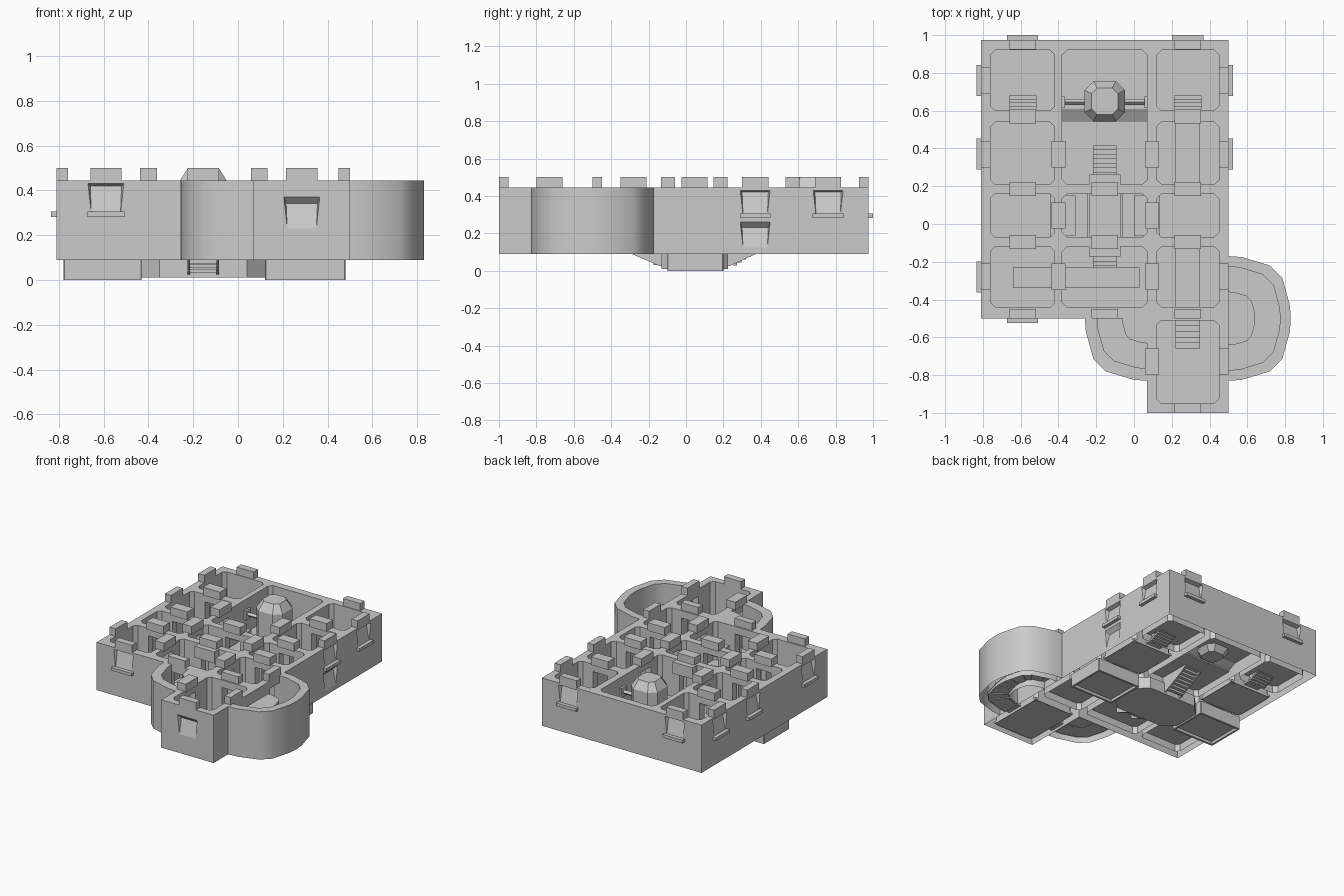
import bpy, bmesh, math

cube = bpy.data.objects.get("Cube")
if cube:
    bpy.data.objects.remove(cube, do_unlink=True)

stone = bpy.data.materials.new("grey_stone")
stone.use_nodes = True
GREY = (0.6, 0.6, 0.6, 1)
stone.diffuse_color = GREY
for node in stone.node_tree.nodes:
    if node.type == 'BSDF_PRINCIPLED':
        node.inputs["Base Color"].default_value = GREY

BASE, TOP, CREST = 0.09, 0.445, 0.50
HIGH, LOW, PIT = 0.16, 0.11, 0.035
LEFT, MID, RIGHT = -0.59, -0.155, 0.285


# Shape helpers
def finish(name, bm):
    bmesh.ops.recalc_face_normals(bm, faces=bm.faces)
    me = bpy.data.meshes.new(name)
    bm.to_mesh(me)
    bm.free()
    me.materials.append(stone)
    ob = bpy.data.objects.new(name, me)
    bpy.context.scene.collection.objects.link(ob)
    return ob


def add_prism(bm, pts, a, b, axis='Z'):
    put = (lambda p, h: (p[0], p[1], h)) if axis == 'Z' else (lambda p, h: (h, p[0], p[1]))
    lo = [bm.verts.new(put(p, a)) for p in pts]
    hi = [bm.verts.new(put(p, b)) for p in pts]
    bm.faces.new(lo)
    bm.faces.new(hi)
    for i in range(len(pts)):
        j = (i + 1) % len(pts)
        bm.faces.new((lo[i], lo[j], hi[j], hi[i]))


def rect(x0, x1, y0, y1):
    return [(x0, y0), (x1, y0), (x1, y1), (x0, y1)]


def crect(x0, x1, y0, y1, c=0.025):
    return [(x0 + c, y0), (x1 - c, y0), (x1, y0 + c), (x1, y1 - c),
            (x1 - c, y1), (x0 + c, y1), (x0, y1 - c), (x0, y0 + c)]


def around(x, y, w, d):
    return rect(x - w / 2, x + w / 2, y - d / 2, y + d / 2)


def prisms(name, items, axis='Z'):
    bm = bmesh.new()
    for pts, a, b in items:
        add_prism(bm, pts, a, b, axis)
    return finish(name, bm)


def cut(ob, cutter):
    mod = ob.modifiers.new("cut", 'BOOLEAN')
    mod.operation = 'DIFFERENCE'
    mod.solver = 'EXACT'
    mod.object = cutter
    dg = bpy.context.evaluated_depsgraph_get()
    me = bpy.data.meshes.new_from_object(ob.evaluated_get(dg))
    ob.modifiers.clear()
    ob.data = me
    bpy.data.objects.remove(cutter, do_unlink=True)


def open_bottom(ob):
    bm = bmesh.new()
    bm.from_mesh(ob.data)
    low = [f for f in bm.faces if f.normal.z < -0.9 and abs(f.calc_center_median().z - BASE) < 0.002]
    bmesh.ops.delete(bm, geom=low, context='FACES')
    bm.to_mesh(ob.data)
    bm.free()


# Main walls with the rooms hollowed out
columns = {'left': (-0.76, -0.42), 'mid': (-0.38, 0.07), 'right': (0.12, 0.45)}
rows = {'back': (0.60, 0.92), 'second': (0.21, 0.54), 'sunk': (-0.07, 0.16), 'front': (-0.44, -0.12)}
walls = prisms("castle_walls", [([(-0.81, -0.5), (0.07, -0.5), (0.07, -1), (0.5, -1),
                                  (0.5, 0.975), (-0.81, 0.975)], BASE, TOP)])
rooms = [columns[c] + rows[r] for c in ('left', 'right') for r in rows]
rooms += [columns['mid'] + rows[r] for r in ('sunk', 'front')]
rooms += [columns['mid'] + (0.21, 0.92), columns['right'] + (-0.95, -0.51)]
cut(walls, prisms("room_cutter", [(crect(*r), 0, 0.6) for r in rooms]))

# Doorways through inner walls: x, y, wall runs along x, sill height
doors = []
for x in (LEFT, RIGHT):
    doors += [(x, 0.57, True, LOW), (x, 0.185, True, LOW), (x, -0.095, True, LOW)]
for x in (-0.40, 0.095):
    doors += [(x, 0.37, False, HIGH), (x, 0.045, False, 0.05), (x, -0.28, False, HIGH)]
doors += [(MID, 0.185, True, 0.05), (MID, -0.095, True, 0.05), (MID, -0.475, True, HIGH),
          (RIGHT, -0.475, True, HIGH), (0.095, -0.73, False, LOW),
          (0.475, -0.73, False, LOW), (0.475, -0.28, False, HIGH)]
cut(walls, prisms("door_cutter", [
    (around(x, y, 0.12, 0.1) if along else around(x, y, 0.1, 0.12), z, 0.39)
    for x, y, along, z in doors]))

# Window niches sloping inwards to a bevelled lintel: x, y, wall runs along x
windows = [(LEFT, -0.5, True), (LEFT, 0.975, True), (RIGHT, 0.975, True)]
windows += [(x, y, False) for x in (-0.81, 0.5) for y in (0.76, 0.37)] + [(-0.81, -0.28, False)]


def niche(bm, x, y, along, z0, z1, drop):
    sign = (1 if y < 0 else -1) if along else (1 if x < 0 else -1)
    section = [(0.065, 0, z0), (0.07, 0.028, z1 - drop), (0.08, 0, z1), (0.08, -0.02, z1), (0.065, -0.02, z0)]
    verts = []
    for half, depth, z in section:
        for s in (-half, half):
            p = (x + s, y + sign * depth, z) if along else (x + sign * depth, y + s, z)
            verts.append(bm.verts.new(p))
    bmesh.ops.convex_hull(bm, input=verts)


bm = bmesh.new()
for w in windows:
    niche(bm, *w, 0.295, 0.43, 0.01)
niche(bm, RIGHT, -1, True, 0.23, 0.37, 0.028)
niche(bm, 0.5, 0.37, False, 0.125, 0.26, 0.028)
cut(walls, finish("niche_cutter", bm))
open_bottom(walls)


def on_wall(x, y, along, w, d):
    return around(x, y, w, d) if along else around(x, y, d, w)


prisms("window_ledges", [(on_wall(*w, 0.165, 0.05), 0.282, 0.305) for w in windows])

# Battlements
merlons = []
for x, y, along, z in doors:
    outer = abs(x - 0.475) < 0.01 or abs(y + 0.475) < 0.01
    thick = 0.05 if outer else 0.075
    merlons.append((on_wall(x, y, along, 0.14, thick), TOP - 0.005, CREST))
for x, y, along in windows + [(RIGHT, -1, True)]:
    dx = 0 if along else (0.025 if x < 0 else -0.025)
    dy = (0.025 if y < 0 else -0.025) if along else 0
    merlons.append((on_wall(x + dx, y + dy, along, 0.14, 0.05), TOP - 0.005, CREST))
prisms("battlements", merlons)


# Floors, with slots where stairs go down
def slab(x0, x1, y0, y1, z):
    return (rect(x0, x1, y0, y1), z - 0.015, z)


def slotted(x0, x1, y0, y1, z, mid, half, ys, low_side):
    a, b = (y0, ys) if low_side else (ys, y1)
    c, d = (ys, y1) if low_side else (y0, ys)
    return [slab(x0, x1, c, d, z), slab(x0, mid - half, a, b, z), slab(mid + half, x1, a, b, z)]


floors = []
for c, x in (('left', LEFT), ('right', RIGHT)):
    x0, x1 = columns[c]
    floors += slotted(x0, x1, *rows['back'], HIGH, x, 0.07, 0.70, True)
    floors += [slab(x0, x1, *rows['second'], LOW), slab(x0, x1, *rows['front'], HIGH)]
floors += slotted(-0.38, 0.07, 0.21, 0.56, HIGH, MID, 0.06, 0.44, True)
floors += slotted(-0.38, 0.07, *rows['front'], HIGH, MID, 0.06, -0.29, False)
floors.append(slab(0.12, 0.45, -0.95, -0.51, LOW))
prisms("room_floors", floors)
prisms("floor_paths", [(rect(-0.64, 0.03, -0.34, -0.23), HIGH, HIGH + 0.008),
                       (rect(0.22, 0.35, 0.21, 0.54), LOW, LOW + 0.008),
                       (rect(0.22, 0.35, -0.44, -0.12), HIGH, HIGH + 0.008)])

# Raised rear platform in the middle hall
prisms("rear_platform", [([(0.54, HIGH), (0.61, 0.20), (0.92, 0.20), (0.92, 0.185),
                           (0.62, 0.185), (0.54, HIGH - 0.015)], -0.38, 0.07)], 'X')


# Straight stairs
def stairs(name, x, w, y0, z0, y1, z1, n):
    items = []
    for i in range(n):
        a, b = y0 + (y1 - y0) * i / n, y0 + (y1 - y0) * (i + 1) / n
        z = z0 + (z1 - z0) * (i + 0.7) / n
        items.append((rect(x - w / 2, x + w / 2, min(a, b), max(a, b)), z - 0.018, z))
    prisms(name, items)


stairs("hall_stairs", MID, 0.12, 0.25, PIT, 0.44, HIGH, 8)
stairs("front_room_stairs", MID, 0.12, -0.15, PIT, -0.29, HIGH, 6)
stairs("tower_stairs", RIGHT, 0.13, -0.66, LOW, -0.51, HIGH + 0.02, 5)
for side, x in (("left", RIGHT), ("right", LEFT)):
    stairs(side + "_back_stairs", x, 0.14, 0.60, LOW, 0.70, HIGH, 5)
cheeks = []
for x in (MID - 0.07, MID + 0.06):
    cheeks += [([(0.20, 0.02), (0.23, 0.025), (0.37, 0.088), (0.44, 0.13), (0.44, HIGH), (0.20, HIGH)], x, x + 0.01),
               ([(-0.10, 0.02), (-0.14, 0.025), (-0.29, 0.09), (-0.29, HIGH), (-0.10, HIGH)], x, x + 0.01)]
prisms("stair_cheeks", cheeks, 'X')


# Sunken rooms below the middle row: a thin skirt around a floor
def pit(name, x0, x1, y0, y1, c, z, floor):
    skirt = prisms(name + "_skirt", [(crect(x0, x1, y0, y1, c), z, BASE + 0.005)])
    inner = crect(x0 + 0.015, x1 - 0.015, y0 + 0.015, y1 - 0.015, c)
    cut(skirt, prisms("pit_cutter", [(inner, -0.1, 0.3)]))
    prisms(name + "_floor", [(inner, floor - 0.015, floor)])


pit("right_pit", -0.78, -0.43, -0.10, 0.20, 0.004, 0, PIT)
pit("left_pit", 0.12, 0.48, -0.10, 0.20, 0.004, 0, PIT)
pit("middle_pit", -0.43, 0.12, -0.13, 0.225, 0.08, 0.01, 0.025)
prisms("pit_benches", [(rect(x, x + 0.07, -0.06, 0.15), 0.02, LOW) for x in (-0.38, 0.0)])
prisms("pit_rails", [(rect(x, x + 0.015, -0.07, 0.16), 0.02, 0.10) for x in (-0.25, -0.075)])
prisms("stair_lintels", [(around(MID, y, 0.165, 0.055), 0.36, TOP) for y in (0.235, -0.145)])

# Hanging eight-sided tank with its rods
bm = bmesh.new()
rings = []
for inset, z in ((0.04, 0.14), (0, 0.20), (0, 0.44), (0.038, CREST)):
    ring = crect(-0.262 + inset, -0.048 - inset, 0.543 + inset, 0.757 - inset, 0.048 - inset * 0.5)
    rings.append([bm.verts.new((x, y, z)) for x, y in ring])
bm.faces.new(rings[0])
bm.faces.new(rings[-1])
for lo, hi in zip(rings, rings[1:]):
    for i in range(8):
        j = (i + 1) % 8
        bm.faces.new((lo[i], lo[j], hi[j], hi[i]))
finish("hanging_tank", bm)
prisms("tank_rods", [([(0.63, 0.335), (0.645, 0.32), (0.66, 0.335), (0.645, 0.35)], a, b)
                     for a, b in ((-0.39, -0.25), (-0.06, 0.08))], 'X')
prisms("rod_brackets", [(around(x, 0.645, 0.02, 0.06), 0.30, 0.37) for x in (-0.375, 0.065)])

# Curved towers share one quarter outline, scaled and mirrored
QUARTER = [(0, 0.33), (0.07, 0.325), (0.22, 0.28), (0.285, 0.215), (0.325, 0.07), (0.33, 0)]


def bay(k):
    upper = [(0.5 + x * k, -0.5 + y * k) for x, y in QUARTER]
    return upper + [(x, -1 - y) for x, y in upper[-2::-1]]


def turn(k):
    return [(0.07 - x * k, -0.5 - y * k) for x, y in QUARTER]


corner = [(0.07, -0.5)]
curved = [prisms("round_tower_wall", [(bay(1) + bay(0.83)[::-1], BASE, TOP)]),
          prisms("curved_passage_wall", [(turn(1) + turn(0.8)[::-1], BASE, TOP)]),
          prisms("round_tower_core", [(bay(0.43), BASE, 0.36)]),
          prisms("passage_core", [(turn(0.4) + corner, BASE, TOP)])]
for ob in curved:
    open_bottom(ob)
prisms("passage_floor", [(turn(0.81) + corner, LOW - 0.015, LOW)])

# Winding steps
steps = []
outer, inner = bay(0.84), bay(0.42)
for i in range(10):
    z = HIGH + (LOW - HIGH) * i / 9
    steps.append(([outer[i], outer[i + 1], inner[i + 1], inner[i]], z - 0.015, z))
prisms("winding_steps", steps)

# Soft shading on the round walls only
bpy.ops.object.select_all(action='DESELECT')
for ob in curved:
    ob.select_set(True)
bpy.context.view_layer.objects.active = curved[0]
bpy.ops.object.shade_smooth_by_angle(angle=math.radians(35))
